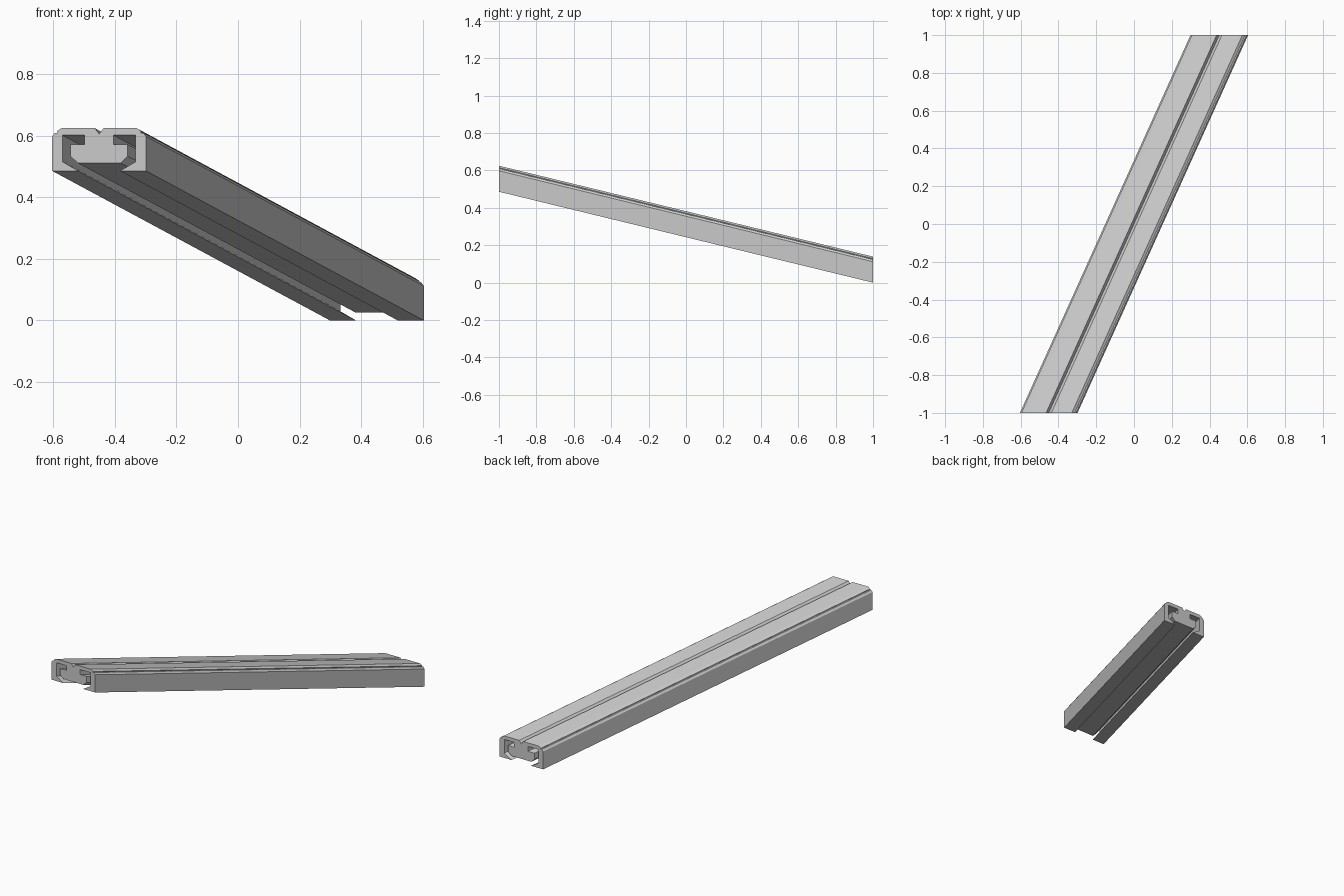
import bpy, bmesh
from mathutils import Vector

if "Cube" in bpy.data.objects:
    bpy.data.objects.remove(bpy.data.objects["Cube"])

# Right half of the rail cross-section: (offset from centre, height), top notch round to underside
half = [
    (0.014, 0.139), (0.122, 0.139), (0.137, 0.129), (0.135, 0.124),  # top plate, edge groove
    (0.144, 0.124), (0.1525, 0.112), (0.1525, 0.0),                  # shoulder, outer wall
    (0.068, 0.0), (0.119, 0.030), (0.119, 0.116),                    # inward lip, inner wall
    (0.047, 0.116), (0.047, 0.086), (0.093, 0.086),                  # stem and hanging tongue
    (0.093, 0.048), (0.070, 0.026),
]
profile = [(0.0, 0.120)] + half + [(-x, z) for x, z in reversed(half)]

# Slanted rail: the profile swept from front-top-left to back-bottom-right
start = Vector((-0.4515, -1.0, 0.486))
end = Vector((0.4515, 1.0, 0.0))

bm = bmesh.new()
face = bm.faces.new([bm.verts.new(start + Vector((x, 0, z))) for x, z in profile])
swept = bmesh.ops.extrude_face_region(bm, geom=[face], use_keep_orig=True)
moved = [v for v in swept["geom"] if isinstance(v, bmesh.types.BMVert)]
bmesh.ops.translate(bm, verts=moved, vec=end - start)
bmesh.ops.recalc_face_normals(bm, faces=bm.faces)

mesh = bpy.data.meshes.new("slanted_rail")
bm.to_mesh(mesh)
bm.free()
rail = bpy.data.objects.new("slanted_rail", mesh)
bpy.context.collection.objects.link(rail)
